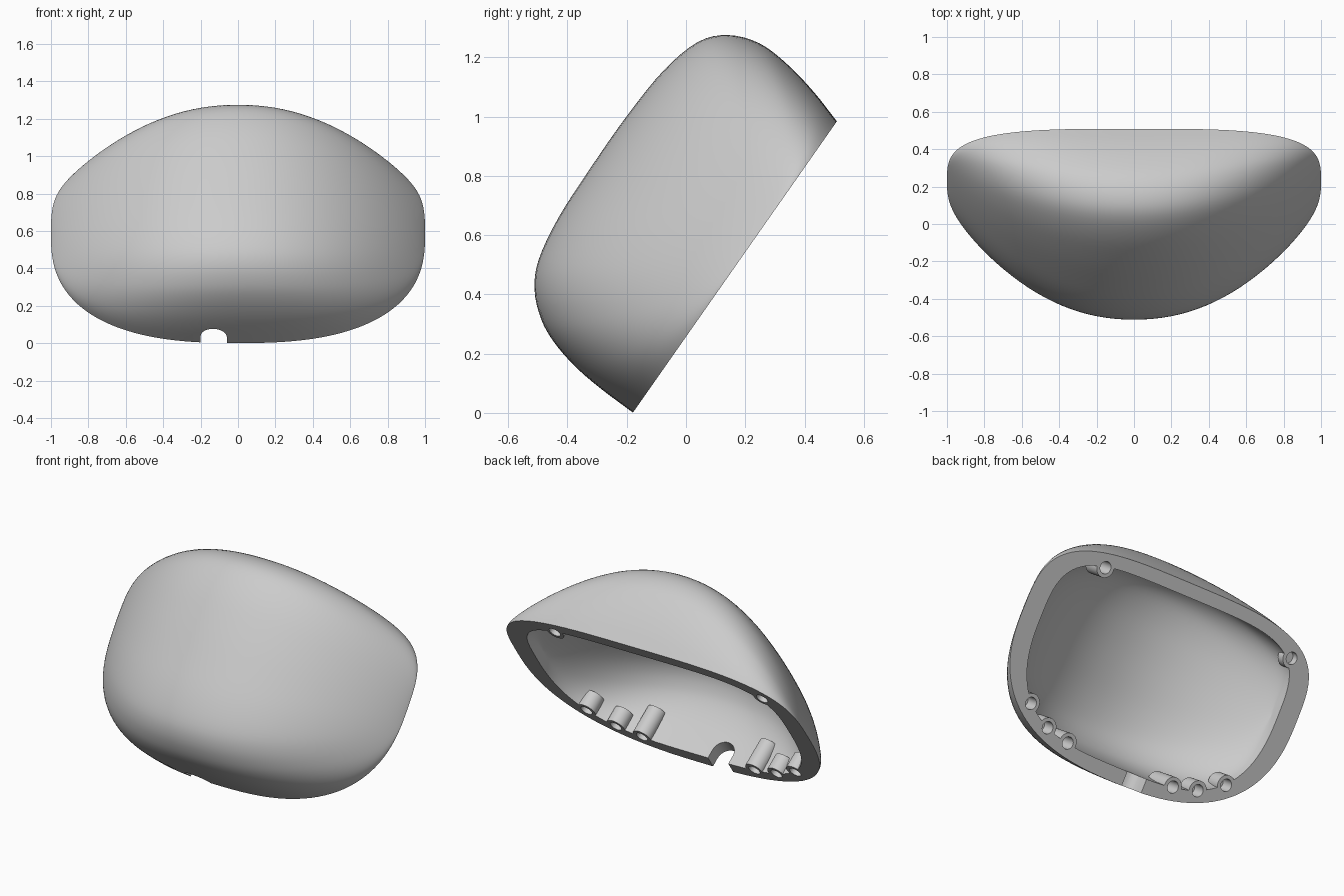
import bpy, bmesh
from math import sin, cos, pi, radians
from mathutils import Matrix, Vector

if "Cube" in bpy.data.objects:
    bpy.data.objects.remove(bpy.data.objects["Cube"])

# Local frame: x across, y along the flat rim, z outward from the rim plane
FRAME = Matrix.Translation((0, 0.165, 0.4925)) @ Matrix.Rotation(radians(55), 4, 'X')

grey = bpy.data.materials.new("plain_grey")
grey.use_nodes = True
grey.diffuse_color = (0.6, 0.6, 0.6, 1)
grey.node_tree.nodes["Principled BSDF"].inputs["Base Color"].default_value = (0.6, 0.6, 0.6, 1)


def finish(bm, name):
    bmesh.ops.remove_doubles(bm, verts=bm.verts, dist=1e-5)
    bmesh.ops.recalc_face_normals(bm, faces=bm.faces)
    bm.transform(FRAME)
    mesh = bpy.data.meshes.new(name)
    bm.to_mesh(mesh)
    bm.free()
    mesh.materials.append(grey)
    obj = bpy.data.objects.new(name, mesh)
    bpy.context.collection.objects.link(obj)
    return obj


def smooth(obj, angle):
    bpy.ops.object.select_all(action='DESELECT')
    obj.select_set(True)
    bpy.context.view_layer.objects.active = obj
    bpy.ops.object.shade_smooth_by_angle(angle=radians(angle))


# Middle section of the shell: (position along rim, share of depth)
SECTION = [(-1, 0), (-.993, .237), (-.973, .426), (-.93, .6), (-.865, .735), (-.753, .86),
           (-.6, .94), (-.342, .985), (0, .998), (.357, .998), (.677, .975), (.918, .908),
           (1.047, .789), (1.11, .615), (1.102, .41), (1.06, .2), (1, 0)]


def spline(points, steps):
    """Catmull-Rom curve through the points."""
    p = [Vector(q) for q in points]
    p = [2 * p[0] - p[1]] + p + [2 * p[-1] - p[-2]]
    out = []
    for a, b, c, d in zip(p, p[1:], p[2:], p[3:]):
        for k in range(steps):
            t = k / steps
            out.append(0.5 * (2 * b + (c - a) * t + (2 * a - 5 * b + 4 * c - d) * t ** 2
                              + (3 * b - a - 3 * c + d) * t ** 3))
    return out + [p[-2]]


CURVE = spline(SECTION, 4)
LAST = len(CURVE) - 1
STATIONS = 64


def loft(bm, width, low_scale, high_scale, depth, low_corner, high_corner, wall):
    """Domed surface over a rounded rim, boxy in the middle and elliptical at the sides."""
    rows = []
    for i in range(STATIONS + 1):
        s = sin(pi * (i / STATIONS - 0.5))
        e = min(abs(s), 1)
        low = low_scale * (0.1 - 0.7 * (1 - e ** low_corner) ** 0.4)
        high = high_scale * (0.1 + 0.5 * (1 - e ** high_corner) ** 0.286)
        if e == 1:
            low = high
        rise = wall + (1 - wall) * (1 - e ** 2.1) ** 0.895
        row = []
        for j, point in enumerate(CURVE):
            turn = pi * j / LAST
            a, h = point.lerp(Vector((-cos(turn), sin(turn))), e ** 2)
            y = (low + high) / 2 + a * (high - low) / 2
            row.append(bm.verts.new((s * width, y, h * depth * rise)))
        rows.append(row)
    for r, q in zip(rows, rows[1:]):
        for j in range(LAST):
            bm.faces.new((r[j], q[j], q[j + 1], r[j + 1]))
    return rows


# Shell: outer dome, inner dome and the flat rim between them
bm = bmesh.new()
outer = loft(bm, 1, 1, 1, 0.592, 2.55, 3.5, 0)
inner = loft(bm, 0.868, 0.855, 0.87, 0.495, 3.4, 4.5, 0.13)
for i in range(STATIONS):
    for j in (0, -1):
        bm.faces.new((outer[i][j], outer[i + 1][j], inner[i + 1][j], inner[i][j]))
shell = finish(bm, "shell")


def prism(outline, z0, z1, turn, name):
    """Extruded outline, used as a cutter."""
    bm = bmesh.new()
    face = bm.faces.new([bm.verts.new((x, y, z0)) for x, y in outline])
    new = bmesh.ops.extrude_face_region(bm, geom=[face])["geom"]
    bmesh.ops.translate(bm, vec=(0, 0, z1 - z0),
                        verts=[g for g in new if isinstance(g, bmesh.types.BMVert)])
    bm.transform(turn)
    obj = finish(bm, name)
    obj.hide_render = True
    return obj


# Cable notch through the lower wall
arch = [(-0.2, -0.1)] + [(-0.13 - 0.07 * cos(pi * k / 16), 0.055 + 0.07 * sin(pi * k / 16))
                         for k in range(17)] + [(-0.06, -0.1)]
cutters = [prism(arch, 0.35, 0.8, Matrix.Rotation(pi / 2, 4, 'X'), "notch_cutter")]

# Screw bosses: x, y, length; the lower ones are mirrored, the upper pair is offset
BOSSES = {"upper_boss_left": (.585, .495, .12), "upper_boss_right": (-.81, .43, .055)}
for name, x, y, length in (("outer", .715, -.37, .1), ("middle", .55, -.46, .1),
                           ("inner", .385, -.495, .18)):
    BOSSES[f"lower_{name}_boss_left"] = (x, y, length)
    BOSSES[f"lower_{name}_boss_right"] = (-x, y, length)


def circle(radius, count=28):
    return [(radius * cos(2 * pi * k / count), radius * sin(2 * pi * k / count)) for k in range(count)]


for name, (x, y, length) in BOSSES.items():
    place = Matrix.Translation((x, y, 0))
    bm = bmesh.new()
    floor = length - .01
    lathe = [(0, floor), (.036, floor), (.036, 0), (.058, 0), (.058, length), (0, length)]
    rings = [[bm.verts.new((*p, z)) for p in circle(r)] for r, z in lathe]
    for a, b in zip(rings, rings[1:]):
        for k in range(len(a)):
            bm.faces.new((a[k - 1], a[k], b[k], b[k - 1]))
    bm.transform(place)
    smooth(finish(bm, name), 40)
    cutters.append(prism(circle(.045), -.05, length - .005, place, "hole_cutter"))

# Cut the notch and screw holes into the shell
for c in cutters:
    mod = shell.modifiers.new("cut", 'BOOLEAN')
    mod.operation, mod.solver, mod.object = 'DIFFERENCE', 'EXACT', c
bpy.context.view_layer.update()
graph = bpy.context.evaluated_depsgraph_get()
shell.data = bpy.data.meshes.new_from_object(shell.evaluated_get(graph))
shell.modifiers.clear()
for c in cutters:
    bpy.data.objects.remove(c)
smooth(shell, 35)
